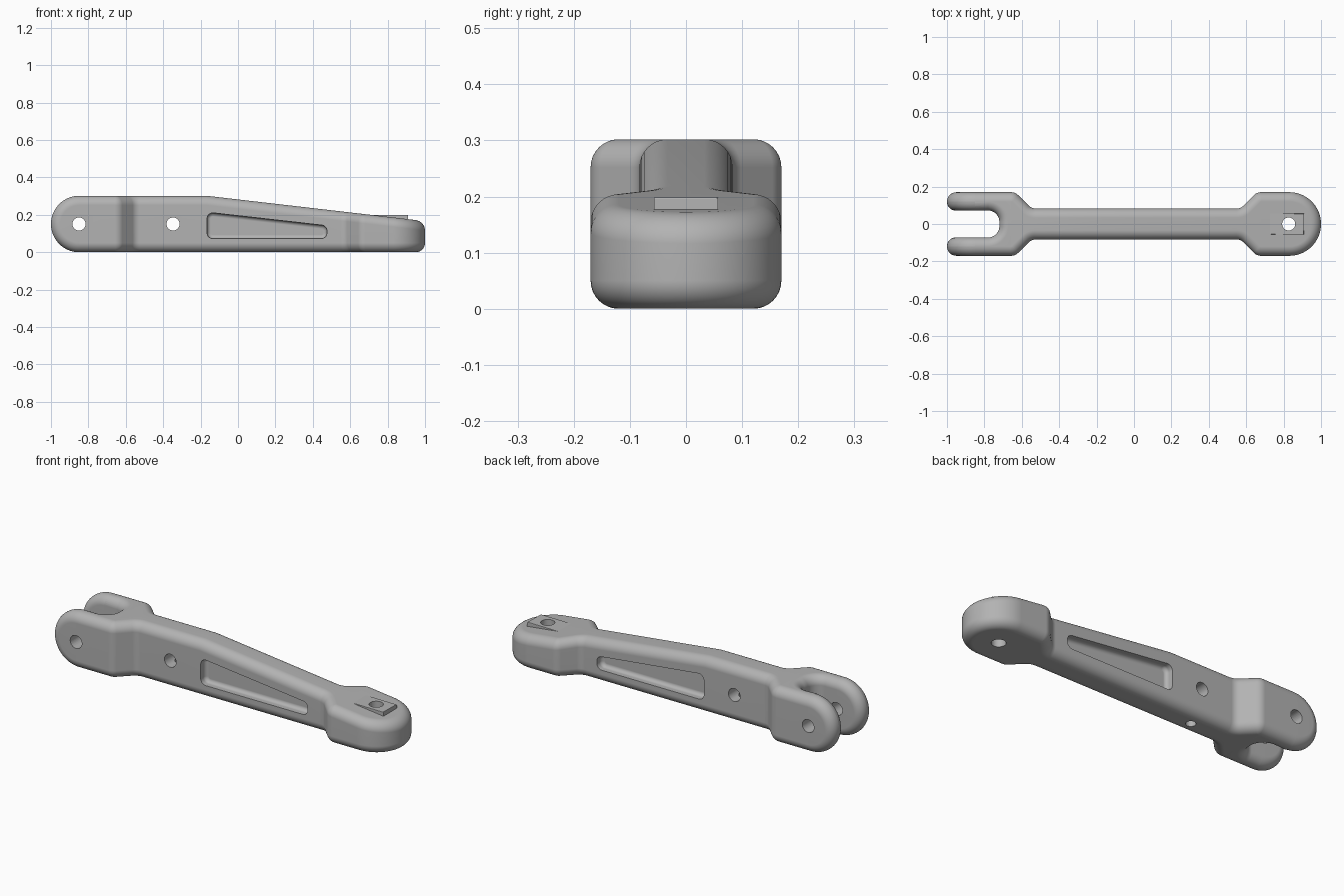
import bpy, bmesh
from math import sin, cos, tan, pi, atan2
from mathutils import Vector

if "Cube" in bpy.data.objects:
    bpy.data.objects.remove(bpy.data.objects["Cube"])

HEIGHT, HALF, ARM = 0.302, 0.17, 0.083      # fork height, end half-width, arm half-width
PIN_X, PIN_Z, HOLE_R = -0.849, 0.151, 0.035
EDGE, SLOT_EDGE, SLOT = 0.05, 0.047, 0.072  # edge rounding radii, slot half-width
STEPS = 8

metal = bpy.data.materials.new("grey_metal")
metal.use_nodes = True
GREY = (0.45, 0.45, 0.45, 1)
metal.diffuse_color = GREY
metal.node_tree.nodes["Principled BSDF"].inputs["Base Color"].default_value = GREY


def top(x):
    """Height of the upper face: level, then sloping down to the head."""
    return HEIGHT - 0.116 * max(0, x + 0.17)


def rounded(points, closed=False):
    """Round a path of (x, y, radius) corners; returns (point, inward normal) pairs."""
    out, n = [], len(points)
    pts = [Vector(p[:2]) for p in points]
    for i, p in enumerate(pts):
        before = p - pts[i - 1] if closed or i > 0 else pts[1] - p
        after = pts[(i + 1) % n] - p if closed or i < n - 1 else before
        a = atan2(before.y, before.x)
        turn = (atan2(after.y, after.x) - a + pi) % (2 * pi) - pi
        r = points[i][2]
        if r == 0 or abs(turn) < 0.001:
            out.append((p, Vector((sin(a), -cos(a)))))
            continue
        side = -1 if turn > 0 else 1
        start = p - before.normalized() * r * tan(abs(turn) / 2)
        centre = start + side * r * Vector((sin(a), -cos(a)))
        count = max(6, round(abs(turn) / pi * 48))
        for k in range(count + 1):
            t = a + turn * k / count
            normal = Vector((sin(t), -cos(t)))
            out.append((centre - side * r * normal, normal))
    return out


def quarter(r):
    """Quarter round as (inset, depth) pairs, from the wall to the flat face."""
    return [(r * (1 - cos(k * pi / 2 / STEPS)), r * (1 - sin(k * pi / 2 / STEPS)))
            for k in range(STEPS + 1)]


def loft(name, rings):
    """Skin closed rings of points and cap both ends."""
    bm = bmesh.new()
    rows = [[bm.verts.new(p) for p in ring] for ring in rings]
    n = len(rows[0])
    for a, b in zip(rows, rows[1:]):
        for j in range(n):
            bm.faces.new((a[j], a[(j + 1) % n], b[(j + 1) % n], b[j]))
    bm.faces.new(rows[0])
    bm.faces.new(rows[-1])
    bmesh.ops.remove_doubles(bm, verts=bm.verts, dist=0.0001)
    # drop the zero-area cap left where an end ring folds flat
    flat = [f for f in bm.faces if f.calc_area() < 1e-9]
    bmesh.ops.delete(bm, geom=flat, context='FACES_ONLY')
    bmesh.ops.recalc_face_normals(bm, faces=bm.faces)
    mesh = bpy.data.meshes.new(name)
    bm.to_mesh(mesh)
    bm.free()
    mesh.materials.append(metal)
    obj = bpy.data.objects.new(name, mesh)
    bpy.context.collection.objects.link(obj)
    return obj


def layers(name, outline, profile, place):
    """Stack inset copies of an outline; profile holds (inset, level) pairs."""
    return loft(name, [[place(*(p + n * d), h) for p, n in outline] for d, h in profile])


def rod(name, radius, start, end):
    """Round cutter between two points."""
    start, end = Vector(start), Vector(end)
    axis = (end - start).normalized()
    u = axis.orthogonal().normalized()
    v = axis.cross(u)
    ring = [radius * (u * cos(k * pi / 16) + v * sin(k * pi / 16)) for k in range(32)]
    return loft(name, [[c + p for p in ring] for c in (start, end)])


def finish(obj, cutters):
    """Cut, then shade smooth with crisp edges."""
    bpy.ops.object.select_all(action='DESELECT')
    bpy.context.view_layer.objects.active = obj
    obj.select_set(True)
    for cutter in cutters:
        mod = obj.modifiers.new("cut", 'BOOLEAN')
        mod.operation, mod.solver, mod.object = 'DIFFERENCE', 'EXACT', cutter
        bpy.ops.object.modifier_apply(modifier=mod.name)
    bpy.ops.object.shade_smooth_by_angle(angle=0.6)
    mod = obj.modifiers.new("weighted_normals", 'WEIGHTED_NORMAL')
    mod.keep_sharp = True


# Main body: half outline from the fork, along the arm, round the head
half_outline = rounded([
    (PIN_X, HALF, 0), (-0.635, HALF, 0.055), (-0.548, ARM, 0.05), (-0.17, ARM, 0),
    (0.57, ARM, 0.05), (0.657, HALF, 0.055), (1, HALF, HALF), (1, 0, 0)])
rings = []
for p, n in half_outline:
    lower = [(p + n * d, h) for d, h in reversed(quarter(EDGE))]
    upper = [(q, top(q.x) - h) for q, h in [(p + n * d, h) for d, h in quarter(EDGE)]]
    side = [Vector((q.x, max(q.y, 0), z)) for q, z in lower + upper]
    first, last = side[0], side[-1]
    mirrored = [Vector((q.x, -q.y, q.z)) for q in reversed(side)]
    rings.append([(first.x, 0, first.z)] + side + [(last.x, 0, last.z)] + mirrored)
body = loft("link_arm_body", rings)

# Rounded fork tips, turned about the pin axis
section = [(SLOT, 0)]
section += [(SLOT + d, PIN_Z - h) for d, h in quarter(SLOT_EDGE)]
section += [(HALF - d, PIN_Z - h) for d, h in reversed(quarter(EDGE))]
section += [(HALF, 0)]
tips = []
for name, s in (("left_fork_tip", 1), ("right_fork_tip", -1)):
    tips.append(loft(name, [
        [(PIN_X - rho * sin(k * pi / 40), s * y, PIN_Z + rho * cos(k * pi / 40))
         for y, rho in section] for k in range(41)]))

# Raised flat pad on the head
pad_outline = rounded([(0.7, -0.057, 0), (0.7, 0.057, 0), (0.91, 0.057, 0), (0.91, -0.057, 0)], True)
pad = layers("head_pad", pad_outline, [(0, 0.12), (0, 0.195), (0.003, 0.198)],
             lambda x, y, z: (x, y, z))

# Fork slot with flared rims
slot_outline = rounded([(-1.2, -SLOT, 0), (-1.2, SLOT, 0), (-0.72, SLOT, 0.06), (-0.72, -SLOT, 0.06)], True)
rim = [(d - SLOT_EDGE, SLOT_EDGE - h) for d, h in quarter(SLOT_EDGE)]
rim = [(-SLOT_EDGE + d, h) for d, h in
       [(SLOT_EDGE - e, g) for e, g in reversed(quarter(SLOT_EDGE))]]
rim = [(-d, h) for d, h in reversed(quarter(SLOT_EDGE))]
slot_profile = [(-SLOT_EDGE, -0.05)] + rim
slot_profile += [(d, HEIGHT - h) for d, h in reversed(slot_profile)]
slot = layers("slot_cutter", slot_outline, slot_profile, lambda x, y, z: (x, y, z))

# Tapered lightening pockets in both arm sides
pocket_outline = rounded([(-0.165, 0.073, 0.03), (-0.165, 0.214, 0.03),
                          (0.475, 0.142, 0.03), (0.475, 0.073, 0.03)], True)
pocket_profile = [(0, 0.12)] + [(d, 0.04 + h) for d, h in quarter(0.02)]
pockets = [layers("pocket_cutter", pocket_outline, pocket_profile,
                  lambda x, z, y, s=s: (x, s * y, z)) for s in (1, -1)]

# Drilled holes
pin_hole = rod("pin_cutter", HOLE_R, (PIN_X - 0.001, -0.3, PIN_Z), (PIN_X - 0.001, 0.3, PIN_Z))
cross_hole = rod("cross_cutter", HOLE_R, (-0.347, -0.3, PIN_Z), (-0.347, 0.3, PIN_Z))
drain_hole = rod("drain_cutter", 0.025, (-0.347, 0, -0.1), (-0.347, 0, PIN_Z))
head_hole = rod("head_cutter", HOLE_R, (0.827, 0, -0.1), (0.827, 0, 0.4))

finish(body, [slot, pin_hole, cross_hole, drain_hole, head_hole] + pockets)
for tip in tips:
    finish(tip, [pin_hole])
finish(pad, [head_hole])
for cutter in [slot, pin_hole, cross_hole, drain_hole, head_hole] + pockets:
    bpy.data.objects.remove(cutter)
